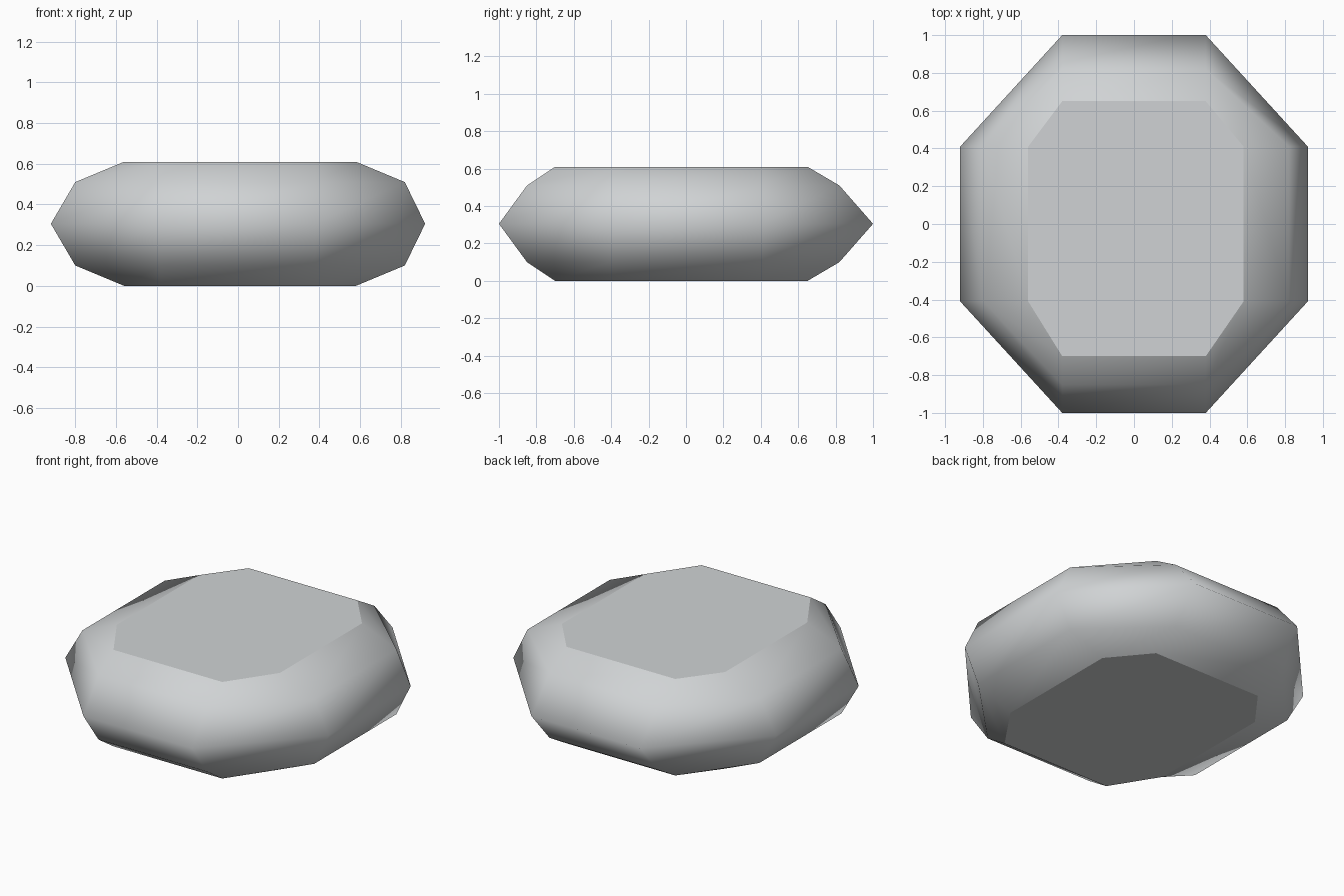
import bpy
import bmesh

cube = bpy.data.objects.get("Cube")
if cube:
    bpy.data.objects.remove(cube, do_unlink=True)

# One plain grey for the whole body
grey = bpy.data.materials.new("pale grey")
grey.use_nodes = True
colour = (0.63, 0.65, 0.66, 1.0)
grey.diffuse_color = colour
grey.node_tree.nodes["Principled BSDF"].inputs["Base Color"].default_value = colour

# Chamfer corners share these offsets at every level
CORNER_X, CORNER_Y = 0.38, 0.41

# Levels from the base up: z, left and right extents in x, front and back in y
base = (0.0, -0.56, 0.58, -0.70, 0.65)
shoulder = (0.10, -0.80, 0.82, -0.85, 0.82)
rim = (0.305, -0.92, 0.92, -1.0, 1.0)
height = 2 * rim[0]


def flipped(level):
    """The same outline mirrored above the rim."""
    return (height - level[0], *level[1:])


def add_ring(bm, level):
    """Chamfered rectangle, counter-clockwise from above."""
    z, x0, x1, y0, y1 = level
    outline = [(-CORNER_X, y0), (CORNER_X, y0), (x1, -CORNER_Y), (x1, CORNER_Y),
               (CORNER_X, y1), (-CORNER_X, y1), (x0, CORNER_Y), (x0, -CORNER_Y)]
    return [bm.verts.new((x, y, z)) for x, y in outline]


# Loft the levels into a rounded slab with flat caps
bm = bmesh.new()
rings = [add_ring(bm, lv) for lv in (base, shoulder, rim, flipped(shoulder), flipped(base))]
for low, high in zip(rings, rings[1:]):
    for i in range(len(low)):
        j = (i + 1) % len(low)
        bm.faces.new((low[i], low[j], high[j], high[i])).smooth = True
for cap in (rings[0][::-1], rings[-1]):
    face = bm.faces.new(cap)
    face.smooth = False
    for edge in face.edges:
        edge.smooth = False

mesh = bpy.data.meshes.new("slab_body")
bm.to_mesh(mesh)
bm.free()
mesh.materials.append(grey)
body = bpy.data.objects.new("slab_body", mesh)
bpy.context.collection.objects.link(body)
